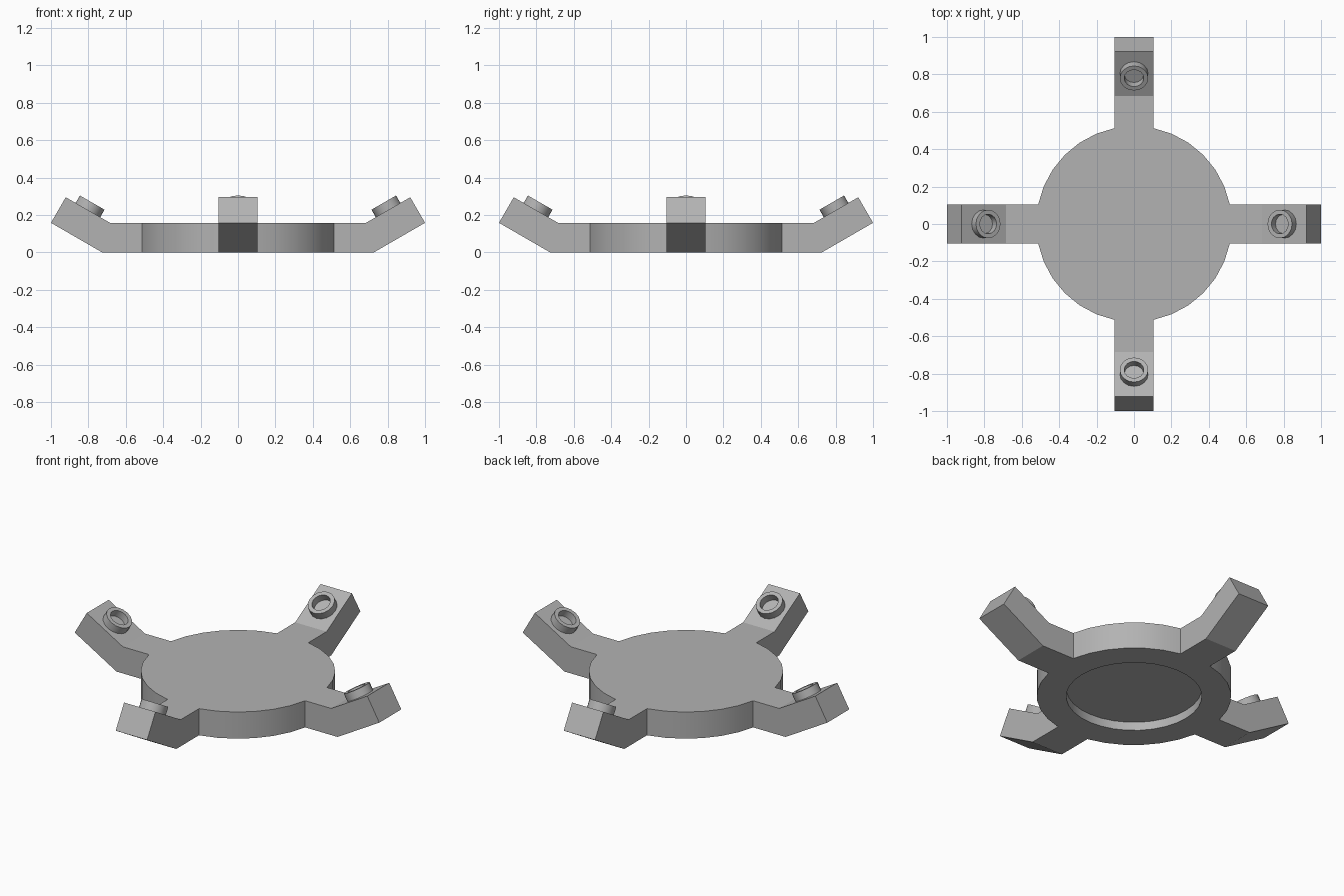
import bpy, bmesh, math
from mathutils import Matrix, Vector

cube = bpy.data.objects.get("Cube")
if cube:
    bpy.data.objects.remove(cube, do_unlink=True)

HUB_R, THICK, HALF_W = 0.523, 0.158, 0.103
TILT = math.radians(30)
BEND_LOW, TIP = 0.726, 1.0
BEND_TOP = BEND_LOW - THICK * math.tan(TILT / 2)
UP = Vector((-math.sin(TILT), 0, math.cos(TILT)))   # normal of the raised tip

grey = bpy.data.materials.new("light_grey")
grey.use_nodes = True
colour = (0.45, 0.45, 0.45, 1)
grey.diffuse_color = colour
grey.node_tree.nodes["Principled BSDF"].inputs["Base Color"].default_value = colour


def finish(name, bm):
    bmesh.ops.recalc_face_normals(bm, faces=bm.faces)
    mesh = bpy.data.meshes.new(name)
    bm.to_mesh(mesh)
    bm.free()
    mesh.materials.append(grey)
    obj = bpy.data.objects.new(name, mesh)
    bpy.context.collection.objects.link(obj)
    return obj


def smooth(obj):
    bpy.ops.object.select_all(action='DESELECT')
    obj.select_set(True)
    bpy.context.view_layer.objects.active = obj
    bpy.ops.object.shade_smooth_by_angle(angle=math.radians(25))


# Plan outline: four straight arms joined by arcs of the hub
def plan(bm, bend, z):
    verts = []
    a0 = math.asin(HALF_W / HUB_R)
    for k in range(4):
        turn = Matrix.Rotation(k * math.pi / 2, 3, 'Z')
        for y in (-HALF_W, HALF_W):
            verts.append(bm.verts.new(turn @ Vector((bend, y, z))))
        for i in range(7):
            a = a0 + (math.pi / 2 - 2 * a0) * i / 6
            verts.append(bm.verts.new(
                turn @ Vector((HUB_R * math.cos(a), HUB_R * math.sin(a), z))))
    return verts


bm = bmesh.new()
low = plan(bm, BEND_LOW, 0)
top = plan(bm, BEND_TOP, THICK)
bm.faces.new(top)
n = len(low)
ends = []
for i in range(n):
    j = (i + 1) % n
    face = bm.faces.new((low[i], low[j], top[j], top[i]))
    if i % 9 == 0:
        ends.append(face)

# Underside ring around the round recess, then the recess walls and ceiling
rim = bmesh.ops.create_circle(bm, segments=32, radius=0.365)["verts"]
rim_edges = [e for e in bm.edges if e.verts[0] in rim and e.verts[1] in rim]
outer = [bm.edges.get((low[i], low[(i + 1) % n])) for i in range(n)]
bmesh.ops.triangle_fill(bm, use_beauty=True, edges=outer + rim_edges)
wall = bmesh.ops.extrude_edge_only(bm, edges=rim_edges)["geom"]
ceiling = [g for g in wall if isinstance(g, bmesh.types.BMVert)]
for v in ceiling:
    v.co.z = 0.05
ring = sorted(ceiling, key=lambda v: math.atan2(v.co.y, v.co.x))
bm.faces.new(ring)

# Raised arm tips
length = (TIP - BEND_LOW) / math.cos(TILT)
tip_low = Vector((TIP, 0, length * math.sin(TILT)))
tip_top = tip_low + UP * THICK
for k, face in enumerate(ends):
    turn = Matrix.Rotation(k * math.pi / 2, 3, 'Z')
    new = bmesh.ops.extrude_discrete_faces(bm, faces=[face])["faces"][0]
    old = [v for v in low + top if v in face.verts] if face.is_valid else []
    for v in new.verts:
        local = turn.inverted() @ v.co
        end = tip_top if local.z > THICK / 2 else tip_low
        v.co = turn @ Vector((end.x, local.y, end.z))
bmesh.ops.remove_doubles(bm, verts=bm.verts, dist=0.0001)
smooth(finish("hub_with_arms", bm))

# Hollow round studs on the sloping tips
base = (Vector((BEND_TOP, 0, THICK)) + tip_top) / 2
PROFILE = [(0.076, -0.01), (0.076, 0.046), (0.052, 0.046), (0.052, 0.002), (0, 0.002)]
for k, side in enumerate(("left", "back", "right", "front")):
    bm = bmesh.new()
    pts = [bm.verts.new((r, 0, z)) for r, z in PROFILE]
    edges = [bm.edges.new(p) for p in zip(pts, pts[1:])]
    bmesh.ops.spin(bm, geom=pts + edges, axis=(0, 0, 1), cent=(0, 0, 0),
                   angle=math.tau, steps=16)
    bmesh.ops.remove_doubles(bm, verts=bm.verts, dist=0.0001)
    place = (Matrix.Rotation(k * math.pi / 2, 4, 'Z') @ Matrix.Translation(base)
             @ Matrix.Rotation(-TILT, 4, 'Y'))
    bm.transform(place)
    smooth(finish(side + "_stud", bm))
